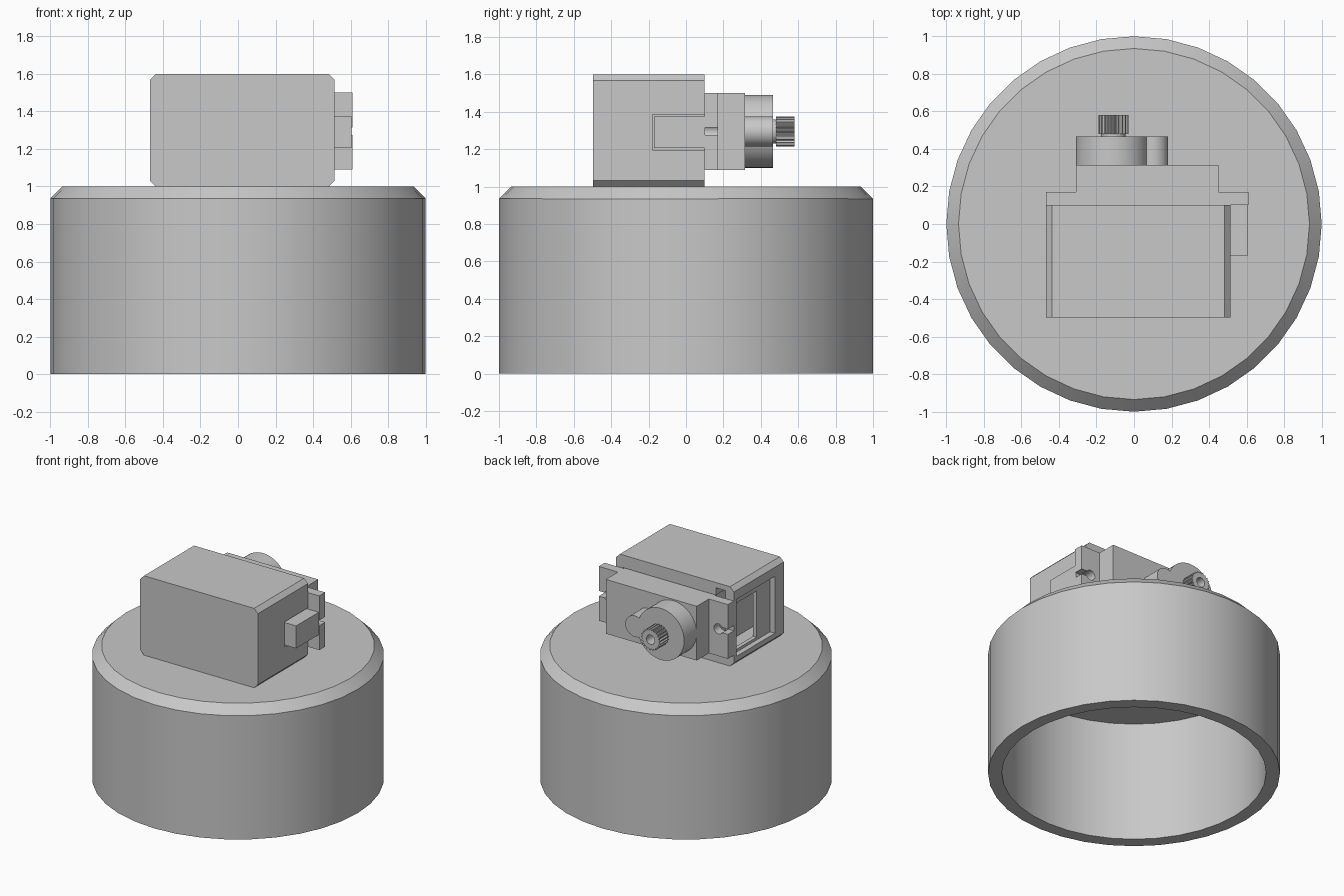
import bpy
import bmesh
from math import sin, cos, tau

cube = bpy.data.objects.get("Cube")
if cube:
    bpy.data.objects.remove(cube, do_unlink=True)

grey = bpy.data.materials.new("plain_grey")
grey.use_nodes = True
grey.diffuse_color = (0.58, 0.58, 0.58, 1)
grey.node_tree.nodes["Principled BSDF"].inputs["Base Color"].default_value = (0.58, 0.58, 0.58, 1)


def finish(name, bm):
    bmesh.ops.recalc_face_normals(bm, faces=bm.faces)
    mesh = bpy.data.meshes.new(name)
    bm.to_mesh(mesh)
    bm.free()
    mesh.materials.append(grey)
    obj = bpy.data.objects.new(name, mesh)
    bpy.context.collection.objects.link(obj)
    return obj


def activate(obj):
    bpy.ops.object.select_all(action='DESELECT')
    obj.select_set(True)
    bpy.context.view_layer.objects.active = obj


def prism(name, outline, y0, y1):
    """Extrude an (x, z) outline along y."""
    bm = bmesh.new()
    face = bm.faces.new([bm.verts.new((x, y0, z)) for x, z in outline])
    new = bmesh.ops.extrude_face_region(bm, geom=[face])["geom"]
    bmesh.ops.translate(bm, vec=(0, y1 - y0, 0),
                        verts=[v for v in new if isinstance(v, bmesh.types.BMVert)])
    return finish(name, bm)


def block(name, x0, x1, y0, y1, z0, z1):
    return prism(name, [(x0, z0), (x1, z0), (x1, z1), (x0, z1)], y0, y1)


def circle(x, z, r, n=32, inner=None):
    """Circle outline; an inner radius turns it into a toothed outline."""
    radii = [r, r, inner or r, inner or r]
    return [(x + radii[i % 4] * cos(tau * i / n), z + radii[i % 4] * sin(tau * i / n))
            for i in range(n)]


def boolean(obj, other, operation='DIFFERENCE'):
    mod = obj.modifiers.new("bool", 'BOOLEAN')
    mod.operation = operation
    mod.solver = 'EXACT'
    mod.object = other
    activate(obj)
    bpy.ops.object.modifier_apply(modifier=mod.name)
    bpy.data.objects.remove(other, do_unlink=True)


def smooth(obj):
    activate(obj)
    bpy.ops.object.shade_smooth_by_angle(angle=0.5)


# Hollow round base with a chamfered top edge
bm = bmesh.new()
profile = [(0, 1), (0.935, 1), (1, 0.935), (1, 0), (0.905, 0), (0.905, 0.91), (0, 0.91)]
verts = [bm.verts.new((0, r, z)) for r, z in profile]
edges = [bm.edges.new(pair) for pair in zip(verts, verts[1:])]
bmesh.ops.spin(bm, geom=verts + edges, cent=(0, 0, 0), axis=(0, 0, 1),
               angle=tau, steps=36, use_merge=True)
bmesh.ops.remove_doubles(bm, verts=bm.verts, dist=0.0001)
smooth(finish("round_base", bm))

# Housing with chamfered long edges, hollowed from the back
L, R, B, T, C = -0.47, 0.515, 1.0, 1.6, 0.032
housing = prism("housing", [(L + C, B), (R - C, B), (R, B + C), (R, T - C),
                            (R - C, T), (L + C, T), (L, T - C), (L, B + C)], -0.497, 0.10)
boolean(housing, block("cavity", -0.40, 0.46, -0.45, 0.2, 1.085, 1.505))
boolean(housing, block("side_recess", -0.6, -0.43, -0.39, 0.07, 1.07, 1.5))
boolean(housing, block("side_window", -0.6, -0.38, -0.23, 0.07, 1.09, 1.44))
boolean(housing, block("top_notch", -0.40, -0.32, -0.3, 0.2, 1.4, 1.56))
boolean(housing, block("cable_slot", 0.42, 0.6, -0.18, 0.2, 1.195, 1.385))

# Motor body, cable cover and mounting flange
MID = 1.295
block("motor_body", -0.31, 0.45, -0.44, 0.315, 1.09, 1.50)
block("cable_cover", 0.44, 0.605, -0.17, 0.101, 1.205, 1.375)
flange = block("mounting_flange", -0.47, 0.61, 0.10, 0.17, 1.09, 1.50)
for side in (-1, 1):
    hole = 0.07 + side * 0.46
    end = 0.07 + side * 0.6
    boolean(flange, prism("screw_hole", circle(hole, MID, 0.038, 24), 0, 0.3))
    boolean(flange, block("screw_slot", min(hole, end), max(hole, end), 0, 0.3,
                          MID - 0.02, MID + 0.02))
smooth(flange)

# Gear cover made of a large and a small drum
gear_cover = prism("gear_cover", circle(-0.115, MID, 0.195, 48), 0.31, 0.465)
boolean(gear_cover, prism("small_drum", circle(0.102, MID, 0.08, 32), 0.31, 0.465), 'UNION')
smooth(gear_cover)

# Splined output shaft with a screw hole
smooth(prism("shaft_neck", circle(-0.11, MID, 0.065), 0.46, 0.49))
shaft = prism("output_shaft", circle(-0.11, MID, 0.08, 84, 0.07), 0.48, 0.58)
boolean(shaft, prism("shaft_hole", circle(-0.11, MID, 0.035, 24), 0.5, 0.7))
